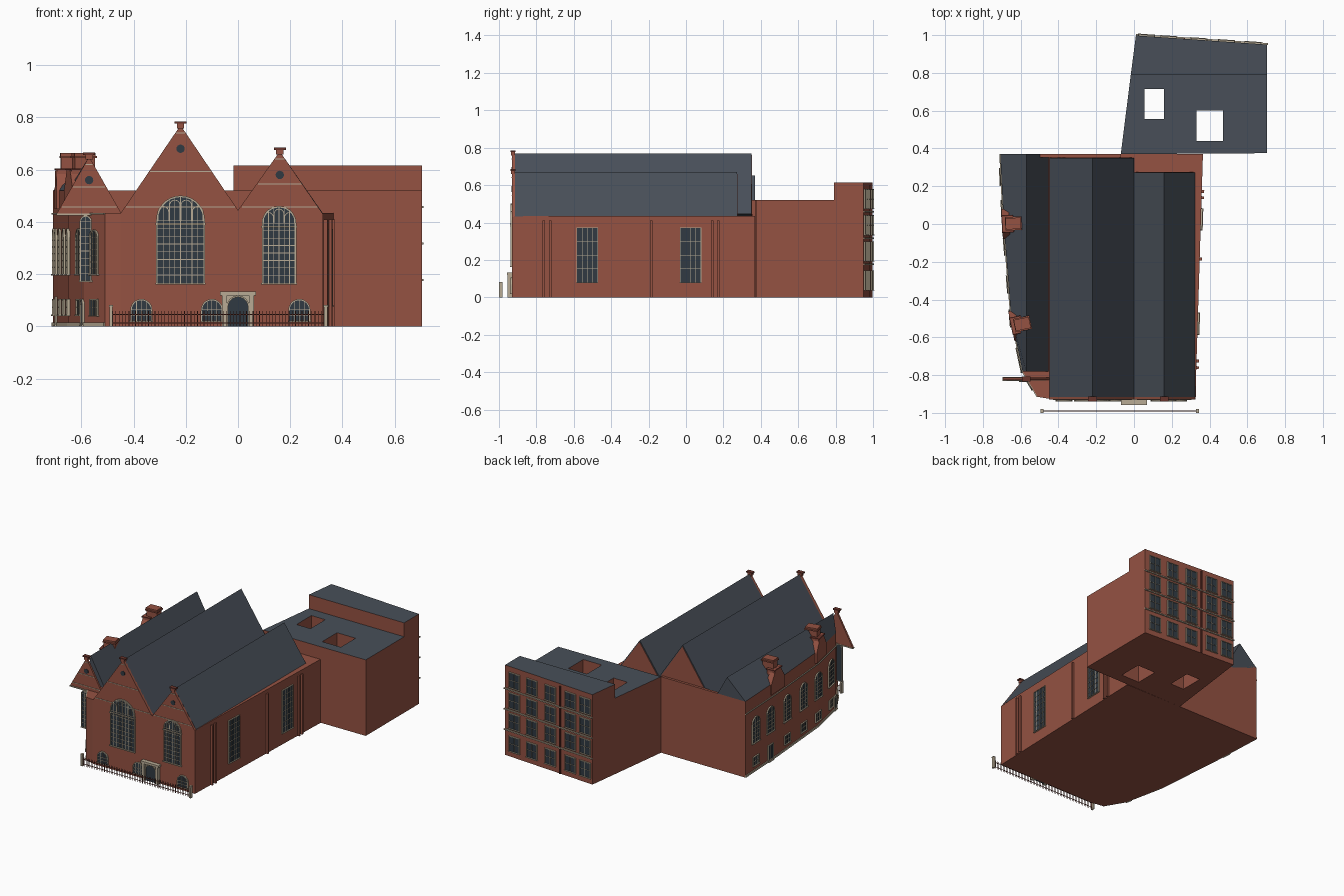
import bpy, bmesh
from math import sin, cos, pi, atan2, hypot
from mathutils import Matrix, Vector

if "Cube" in bpy.data.objects:
    bpy.data.objects.remove(bpy.data.objects["Cube"])


def material(name, rgb):
    m = bpy.data.materials.new(name)
    m.diffuse_color = (*rgb, 1)
    m.use_nodes = True
    m.node_tree.nodes["Principled BSDF"].inputs["Base Color"].default_value = m.diffuse_color
    return m


BRICK, SLATE, GLASS, STONE, DARK = range(5)
MATS = [material("brick", (0.30, 0.085, 0.055)), material("slate", (0.065, 0.078, 0.098)),
        material("glass", (0.03, 0.042, 0.055)), material("stone", (0.48, 0.41, 0.30)),
        material("dark_brick", (0.14, 0.035, 0.025))]


class Part:
    """Collects extruded outlines in one mesh; local -y is the outward side."""
    def __init__(self, name, M=Matrix()):
        self.name, self.M, self.bm = name, M, bmesh.new()

    def loft(self, a, b, mat, top=None):
        va = [self.bm.verts.new(self.M @ Vector(p)) for p in a]
        vb = [self.bm.verts.new(self.M @ Vector(p)) for p in b]
        n = len(va)
        faces = [self.bm.faces.new(va), self.bm.faces.new(vb[::-1])]
        faces += [self.bm.faces.new((va[i], vb[i], vb[(i + 1) % n], va[(i + 1) % n])) for i in range(n)]
        for f in faces:
            f.material_index = mat
        if top is not None:
            faces[1].material_index = top

    def slab(self, pts, y0, y1, mat):
        self.loft([(x, y0, z) for x, z in pts], [(x, y1, z) for x, z in pts], mat)

    def prism(self, pts, z0, z1, mat, top=None):
        self.loft([(x, y, z0) for x, y in pts], [(x, y, z1) for x, y in pts], mat, top)

    def box(self, x0, x1, y0, y1, z0, z1, mat):
        self.slab([(x0, z0), (x1, z0), (x1, z1), (x0, z1)], y0, y1, mat)

    def done(self):
        bmesh.ops.recalc_face_normals(self.bm, faces=self.bm.faces)
        me = bpy.data.meshes.new(self.name)
        self.bm.to_mesh(me)
        self.bm.free()
        for m in MATS:
            me.materials.append(m)
        ob = bpy.data.objects.new(self.name, me)
        bpy.context.collection.objects.link(ob)
        return ob


def frame(p, q, t=0.0):
    """Wall frame: x runs from p to q, placed at fraction t."""
    dx, dy = q[0] - p[0], q[1] - p[1]
    return Matrix.Translation((p[0] + dx * t, p[1] + dy * t, 0)) @ Matrix.Rotation(atan2(dy, dx), 4, 'Z')


def arch(w, z0, z1, rise, cx=0, n=14):
    if rise == 0:
        return [(cx + w / 2, z0), (cx + w / 2, z1), (cx - w / 2, z1), (cx - w / 2, z0)]
    arc = [(cx + w / 2 * cos(pi * i / n), z1 - rise + rise * sin(pi * i / n)) for i in range(n + 1)]
    return [(cx + w / 2, z0)] + arc + [(cx - w / 2, z0)]


def ring(part, w, z0, z1, rise, t, y0, y1, cx=0):
    outer = arch(w + 2 * t, z0, z1 + t, rise + t if rise else 0, cx)
    part.slab(outer + arch(w, z0, z1, rise, cx)[::-1], y0, y1, STONE)


def window(name, M, w, z0, z1, cols=2, rows=2, rise=0.0, t=0.005, heads=False):
    p = Part(name, M)
    p.slab(arch(w, z0, z1, rise), -0.003, 0.004, GLASS)
    ring(p, w, z0, z1, rise, t, -0.008, 0.004)
    p.box(-w / 2 - t * 1.5, w / 2 + t * 1.5, -0.011, 0.004, z0 - t, z0, STONE)
    spring, bar = z1 - rise, t * 0.22
    for i in range(1, cols):
        x = -w / 2 + w * i / cols
        h = rise * (1 - (2 * x / w) ** 2) ** 0.5
        p.box(x - bar, x + bar, -0.006, 0.002, z0, spring + h * (0.45 if heads else 1), STONE)
    for j in range(1, rows + (1 if rise else 0)):
        z = z0 + (spring - z0) * j / rows
        p.box(-w / 2, w / 2, -0.006, 0.002, z - bar, z + bar, STONE)
    if heads:
        # arched light heads under the main arch, with brick infill above
        for i in range(cols):
            cx = -w / 2 + w * (i + 0.5) / cols
            top = spring + rise * (1 - (2 * cx / w) ** 2) ** 0.5 * 0.88
            ring(p, w / cols * 0.86, spring, top, w / cols * 0.43, w / cols * 0.07, -0.007, 0.002, cx)
    return p.done()


# ---- main hall -------------------------------------------------------------
LEFT = [(-.708, .37), (-.69, 0), (-.65, -.5), (-.59, -.78), (-.51, -.915), (-.45, -.925)]
RIGHT = [(.325, -.92), (.365, .37)]
p = Part("hall_body")
p.prism(LEFT + RIGHT, 0, 0.435, BRICK)
p.done()
p = Part("left_parapet_wall")
p.prism(LEFT[:4] + [(x + .02, y) for x, y in LEFT[3::-1]], 0.435, 0.52, BRICK)
p.done()
p = Part("back_parapet_wall")
p.box(-.708, -.07, .352, .37, .435, .52, BRICK)
p.done()

# roofs over the three naves
C, R = (-.22, .77), (.16, .67)
p = Part("centre_roof")
p.slab([(-.45, .432), (0, .445), C], -.915, .35, SLATE)
p.slab([(-.44, .436), (-.01, .446), (C[0], .76)], .346, .353, BRICK)
p.done()
p = Part("right_roof")
p.slab([(0, .445), (.327, .43), R], -.915, .272, SLATE)
p.slab([(.01, .446), (.315, .436), (R[0], .66)], .268, .275, BRICK)
p.done()
p = Part("left_roof")
for a, b in zip(LEFT[:3], LEFT[1:4]):
    p.loft([(a[0], a[1], .52), (-.57, a[1], .65), (-.45, a[1], .432)],
           [(b[0], b[1], .52), (-.57, b[1], .65), (-.45, b[1], .432)], SLATE)
p.done()

# front wall with two gables
p = Part("front_gable_wall")
p.slab([(-.45, 0), (.325, 0), (.325, .43), R, (0, .445), C, (-.45, .432)], -.93, -.91, BRICK)
p.done()
p = Part("corner_gable")
p.slab([(-.695, .43), (-.445, .43), (-.57, .65)], -.825, -.812, BRICK)
p.box(-.695, -.445, -.83, -.81, .425, .432, STONE)
p.done()

# finials, round vents and string courses on every gable
for tag, cx, top, half, base, y in (("centre", -.22, .77, .226, .435, -.93),
                                    ("right", .16, .67, .162, .435, -.93),
                                    ("left", -.57, .65, .122, .43, -.825)):
    p = Part(tag + "_gable_finial")
    p.box(cx - .014, cx + .014, y - .006, y + .016, top - .012, top + .006, BRICK)
    p.box(cx - .023, cx + .023, y - .009, y + .018, top + .006, top + .015, DARK)
    p.done()
    p = Part(tag + "_gable_vent")
    zc = top - .09
    p.slab([(cx + .016 * cos(i * pi / 8), zc + .016 * sin(i * pi / 8)) for i in range(16)], y - .004, y, GLASS)
    p.done()
    p = Part(tag + "_gable_bands")
    for z in (.457, base + (top - base) * .47, top - .03):
        h = half * (top - z) / (top - base) - .003
        p.box(cx - h, cx + h, y - .003, y, z - .002, z + .002, STONE)
    p.done()

# ---- front openings ----------------------------------------------------------
def front(x):
    return Matrix.Translation((x, -.93, 0))


window("centre_great_window", front(-.22), .175, .167, .495, 8, 8, .09, .006, False)
window("centre_window_heads", front(-.22), .175, .395, .495, 4, 1, .09, .006, True)
window("right_great_window", front(.157), .12, .167, .455, 6, 8, .06, .006, False)
window("right_window_heads", front(.157), .12, .385, .455, 3, 1, .06, .006, True)
for i, x in enumerate((-.37, -.1, .235)):
    window(f"low_front_window_{i}", front(x), .074, .022, .1, 4, 2, .037)

p = Part("entrance_portal", front(0))
for s in (-1, 1):
    p.box(s * .052 - .009, s * .052 + .009, -.025, 0, 0, .118, STONE)
p.box(-.068, .068, -.028, 0, .118, .133, STONE)
p.slab(arch(.088, 0, .118, .044) + [(-.045, .119), (.045, .119)], -.008, 0, STONE)
p.slab(arch(.076, 0, .112, .038), -.012, 0, GLASS)
ring(p, .076, 0, .112, .038, .006, -.02, 0)
p.done()

# railing in front
p = Part("front_railing")
y = -.99
for i in range(66):
    x = -.48 + i * .0125
    p.box(x - .0012, x + .0012, y - .0012, y + .0012, 0, .058, DARK)
for z in (.012, .044):
    p.box(-.485, .335, y - .0015, y + .0015, z, z + .003, DARK)
for x in (-.486, .336):
    p.box(x - .006, x + .006, -1, -.98, 0, .075, STONE)
    p.box(x - .008, x + .008, -1, -.98, .075, .081, STONE)
p.done()

# ---- right wall ----------------------------------------------------------------
def right(y):
    return frame(*RIGHT, (y + .92) / 1.29)


for i, y in enumerate((-.528, .025)):
    window(f"right_wall_window_{i}", right(y), .108, .08, .37, 4, 8, 0, .003)
for i, y in enumerate((-.76, -.725, -.185, .14, .172)):
    p = Part(f"right_pilaster_{i}", right(y))
    p.box(-.007, .007, -.013, .002, 0, .41, BRICK)
    p.done()

# ---- left wall -------------------------------------------------------------------
def left(y):
    for a, b in zip(LEFT, LEFT[1:]):
        if b[1] <= y <= a[1]:
            return frame(a, b, (a[1] - y) / (a[1] - b[1]))


for i, y in enumerate((.25, .08, -.12, -.32, -.5, -.7)):
    window(f"left_tall_window_{i}", left(y), .08, .2, .37, 3, 5, .04)
    if i != 1:
        window(f"left_low_window_{i}", left(y), .06, .045, .1, 3, 2)
window("left_door", left(.08), .05, .005, .11, 2, 1)
window("corner_tall_window", left(-.85), .05, .2, .365, 3, 6, .025)
window("corner_low_window", left(-.85), .05, .042, .1, 3, 2)
window("corner_front_window", Matrix.Translation((-.583, -.825, 0)), .036, .175, .42, 2, 8, .018)
window("corner_side_door", left(-.765), .03, .005, .1, 1, 1, .015)
for i, (a, b) in enumerate(zip(LEFT[:4], LEFT[1:5])):
    p = Part(f"left_wall_bands_{i}", frame(a, b))
    n = hypot(b[0] - a[0], b[1] - a[1])
    p.box(0, n, -.005, .002, 0, .014, STONE)
    p.box(0, n, -.005, .002, .428, .435, STONE)
    p.done()

# gablets with stepped chimneys on the left wall
for i, y in enumerate((0, -.54)):
    p = Part(f"chimney_gablet_{i}", left(y))
    p.slab([(-.08, .45), (.08, .45), (.08, .52), (.03, .6), (-.03, .6), (-.08, .52)], -.008, .03, BRICK)
    p.box(-.04, .04, -.004, .05, .45, .605, BRICK)
    p.box(-.026, .026, .012, .09, .5, .645, BRICK)
    p.box(-.036, .036, .008, .096, .645, .653, BRICK)
    p.box(-.03, .03, .01, .092, .653, .663, BRICK)
    p.box(-.046, .046, -.01, .052, .598, .605, DARK)
    p.done()

# ---- rear block -------------------------------------------------------------------
p = Part("rear_block_low")
p.prism([(-.07, .37), (.705, .375), (.705, .79), (-.017, .79)], 0, .52, BRICK, SLATE)
low = p.done()
p = Part("rear_block_high")
p.prism([(-.017, .79), (.705, .79), (.705, .95), (.01, .998)], 0, .615, BRICK, SLATE)
p.done()

# light wells cut through the low block
for i, (x0, x1, y0, y1) in enumerate(((.055, .16, .555, .715), (.33, .47, .44, .6))):
    p = Part(f"light_well_cutter_{i}")
    p.box(x0, x1, y0, y1, -.1, .8, BRICK)
    cutter = p.done()
    cutter.hide_render = True
    cutter.hide_set(True)
    mod = low.modifiers.new("light_well", 'BOOLEAN')
    mod.operation, mod.solver, mod.object = 'DIFFERENCE', 'EXACT', cutter

# rear facade: five bays over four floors
A, B = (.705, .95), (.01, .998)
for c, t in enumerate((.11, .31, .52, .75, .92)):
    for r, z in enumerate((.04, .195, .335, .475)):
        window(f"rear_window_{c}_{r}", frame(A, B, t), .078, z, z + .1, 2, 2, 0, .004)
p = Part("rear_bands", frame(A, B))
for z in (.177, .317, .457):
    p.box(-.004, .697, -.008, .002, z - .004, z + .004, STONE)
p.box(.437, .445, -.008, .002, 0, .6, DARK)
p.done()
